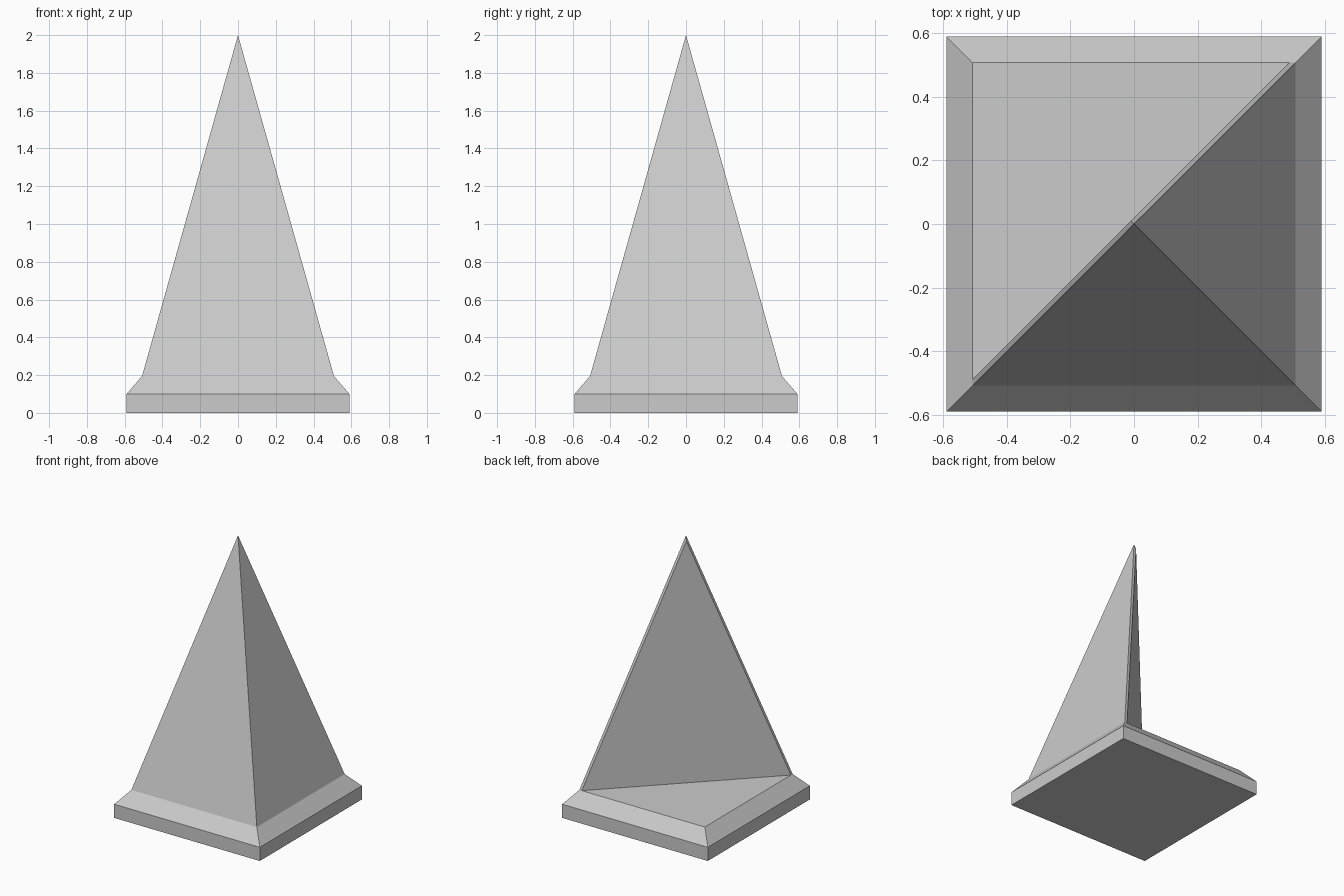
import bpy, bmesh

if "Cube" in bpy.data.objects:
    bpy.data.objects.remove(bpy.data.objects["Cube"])

BASE, TOP, LIP = 0.59, 0.508, 0.02      # half widths, overhang past the diagonal cut
Z_SIDE, Z_FLOOR, Z_APEX = 0.1, 0.195, 2.0

bm = bmesh.new()


def square(half, z):
    return [bm.verts.new((sx * half, sy * half, z))
            for sx, sy in ((-1, -1), (1, -1), (1, 1), (-1, 1))]


def face(*verts):
    bm.faces.new(verts)


# Square plinth with a sloped shoulder
low, mid, top = square(BASE, 0), square(BASE, Z_SIDE), square(TOP, Z_FLOOR)
face(*reversed(low))
for i in range(4):
    j = (i + 1) % 4
    face(low[i], low[j], mid[j], mid[i])

# Points where the diagonal cut meets the left side, back side and ridge
left = bm.verts.new((-TOP, -TOP + LIP, Z_FLOOR))
back = bm.verts.new((TOP - LIP, TOP, Z_FLOOR))
peak = bm.verts.new((-LIP / 2, LIP / 2,
                     Z_APEX - (Z_APEX - Z_FLOOR) * LIP / 2 / TOP))
apex = bm.verts.new((0, 0, Z_APEX))

face(mid[0], mid[1], top[1], top[0])
face(mid[1], mid[2], top[2], top[1])
face(mid[2], mid[3], top[3], back, top[2])
face(mid[3], mid[0], top[0], left, top[3])

# Half spire: front, right, two thin returns, cut wall and open floor
face(top[0], top[1], apex)
face(top[1], top[2], apex)
face(top[2], back, peak, apex)
face(left, top[0], apex, peak)
face(back, left, peak)
face(left, back, top[3])

bmesh.ops.recalc_face_normals(bm, faces=bm.faces)
mesh = bpy.data.meshes.new("half_spire_on_plinth")
bm.to_mesh(mesh)
bm.free()
bpy.context.collection.objects.link(
    bpy.data.objects.new("half_spire_on_plinth", mesh))
